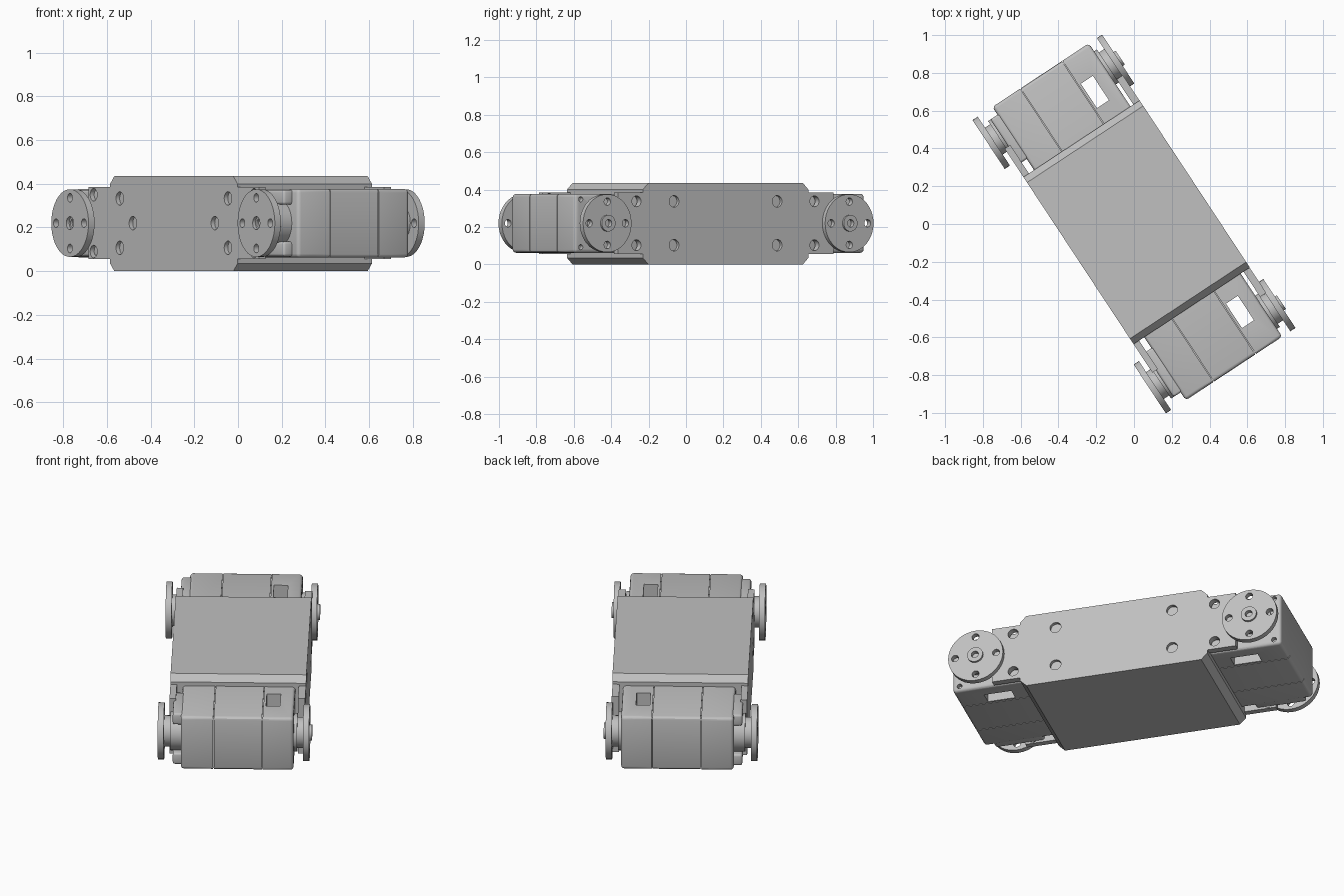
import bpy, bmesh, math
from mathutils import Matrix, Vector

if "Cube" in bpy.data.objects:
    bpy.data.objects.remove(bpy.data.objects["Cube"], do_unlink=True)

YAW = math.radians(33.4)     # the whole assembly is turned about z
MID = 0.22                   # axle height
AXLE = 0.775                 # axle distance from the middle

grey = bpy.data.materials.new("light_grey")
grey.use_nodes = True
grey.diffuse_color = (0.53, 0.53, 0.53, 1)
grey.node_tree.nodes["Principled BSDF"].inputs["Base Color"].default_value = grey.diffuse_color


def finish(name, bm):
    bmesh.ops.recalc_face_normals(bm, faces=bm.faces)
    mesh = bpy.data.meshes.new(name)
    bm.to_mesh(mesh)
    bm.free()
    mesh.materials.append(grey)
    obj = bpy.data.objects.new(name, mesh)
    bpy.context.collection.objects.link(obj)
    obj.rotation_euler.z = YAW
    return obj


def add_box(bm, x, y, z):
    size = [b - a for a, b in (x, y, z)]
    centre = [(a + b) / 2 for a, b in (x, y, z)]
    m = Matrix.Translation(centre) @ Matrix.Diagonal((*map(abs, size), 1))
    return bmesh.ops.create_cube(bm, size=1, matrix=m)["verts"]


def add_rod(bm, x0, x1, y, z, r, r2=None, sides=40):
    # Cylinder or cone along the local x axis
    m = Matrix.Translation(((x0 + x1) / 2, y, z)) @ Matrix.Rotation(math.pi / 2, 4, 'Y')
    bmesh.ops.create_cone(bm, cap_ends=True, segments=sides, radius1=r,
                          radius2=r if r2 is None else r2, depth=x1 - x0, matrix=m)


def box(name, x, y, z):
    bm = bmesh.new()
    add_box(bm, x, y, z)
    return finish(name, bm)


def cut(obj, bm):
    cutter = finish("cutter", bm)
    cutter.hide_render = True
    mod = obj.modifiers.new("cut", 'BOOLEAN')
    mod.operation, mod.solver, mod.object = 'DIFFERENCE', 'EXACT', cutter
    apply(obj, mod)
    bpy.data.objects.remove(cutter, do_unlink=True)


def apply(obj, mod):
    with bpy.context.temp_override(object=obj, active_object=obj, selected_objects=[obj]):
        bpy.ops.object.modifier_apply(modifier=mod.name)


def bevel(obj, width, segments=3):
    mod = obj.modifiers.new("bevel", 'BEVEL')
    mod.width, mod.segments = width, segments
    apply(obj, mod)


def smooth(obj):
    bpy.ops.object.select_all(action='DESELECT')
    obj.select_set(True)
    bpy.context.view_layer.objects.active = obj
    bpy.ops.object.shade_smooth_by_angle(angle=math.radians(30))


# Central frame: chamfered profile swept across the width
HALF, TOP, C = 0.53, 0.435, 0.035
LEFT, RIGHT = -0.352, 0.385
bm = bmesh.new()
profile = [(-HALF, C), (C - HALF, 0), (HALF - C, 0), (HALF, C),
           (HALF, TOP - C), (HALF - C, TOP), (C - HALF, TOP), (-HALF, TOP - C)]
face = bm.faces.new([bm.verts.new((LEFT, y, z)) for y, z in profile])
side = bmesh.ops.extrude_face_region(bm, geom=[face])
bmesh.ops.translate(bm, vec=Vector((RIGHT - LEFT, 0, 0)),
                    verts=[v for v in side["geom"] if isinstance(v, bmesh.types.BMVert)])
frame = finish("centre_frame", bm)

# Screw holes in the frame sides, given as distance from middle and height offset
left_holes = [(0.45, 0.113), (0.45, -0.113), (0.341, 0)]
right_holes = [(0.33, 0.117), (0.33, -0.117)]
bm = bmesh.new()
for s in (-1, 1):
    for y, dz in left_holes:
        add_rod(bm, LEFT - 0.02, LEFT + 0.02, s * y, MID + dz, 0.031, sides=24)
        add_rod(bm, LEFT - 0.01, LEFT + 0.05, s * y, MID + dz, 0.017, sides=24)
    for y, dz in right_holes:
        add_rod(bm, RIGHT - 0.02, RIGHT + 0.02, s * y, MID + dz, 0.031, sides=24)
        add_rod(bm, RIGHT - 0.05, RIGHT + 0.01, s * y, MID + dz, 0.017, sides=24)
cut(frame, bm)
smooth(frame)


def make_tab(end, s, x0, x1, length, hole_y, dz):
    tab = box(f"{end}_mount_tab", (x0, x1), (s * 0.5, s * length), (0.055, 0.385))
    bm = bmesh.new()
    for k in (-1, 1):
        add_rod(bm, x0 - 0.02, x1 + 0.02, s * hole_y, MID + k * dz, 0.029, sides=24)
    cut(tab, bm)
    smooth(tab)


def make_horn(name, s, d, inner, boss):
    # Round output disc on a stepped hub; d is the outward side
    y = s * AXLE

    def rod(bm, a, b, r, r2=None, dy=0, dz=0):
        if d < 0:
            a, b, r, r2 = -b, -a, (r if r2 is None else r2), r
        add_rod(bm, a, b, y + dy, MID + dz, r, r2)

    bm = bmesh.new()
    rod(bm, 0.378, 0.411, 0.155)
    disc = finish(f"{name}_disc", bm)
    bm = bmesh.new()
    for i in range(4):
        a = i * math.pi / 2
        rod(bm, 0.36, 0.43, 0.02, None, 0.116 * math.cos(a), 0.116 * math.sin(a))
    rod(bm, 0.36, 0.43, 0.03)
    cut(disc, bm)
    smooth(disc)

    bm = bmesh.new()
    rod(bm, inner, 0.345, 0.105)
    hub = finish(f"{name}_hub_flange", bm)
    smooth(hub)
    bm = bmesh.new()
    rod(bm, 0.335, 0.385, 0.085)
    neck = finish(f"{name}_hub_neck", bm)
    smooth(neck)

    # Centre screw with a socket
    bm = bmesh.new()
    rod(bm, 0.37, boss, 0.044 if boss > 0.411 else 0.03)
    screw = finish(f"{name}_centre_screw", bm)
    bm = bmesh.new()
    rod(bm, boss - 0.025, boss + 0.02, 0.02)
    cut(screw, bm)
    smooth(screw)


for end, s in (("back", 1), ("front", -1)):
    # Motor casing: three shells over a slightly smaller core leave the seams
    shells = [(-0.285, -0.109), (-0.105, 0.156), (0.160, 0.327)]
    parts = []
    for i, x in enumerate(shells):
        bm = bmesh.new()
        verts = add_box(bm, x, (s * 0.45, s * 0.93), (0.062, 0.377))
        edges = [e for e in bm.edges
                 if all(v.co.y * s > 0.9 for v in e.verts)
                 and abs(e.verts[0].co.x - e.verts[1].co.x) > 0.01]
        if i != 1:
            outer = min(v.co.x for v in verts) if i == 0 else max(v.co.x for v in verts)
            edges += [e for e in bm.edges if all(abs(v.co.x - outer) < 0.001 for v in e.verts)
                      and any(v.co.y * s > 0.9 for v in e.verts)]
        bmesh.ops.bevel(bm, geom=list(set(edges)), offset=0.018, segments=3,
                        profile=0.5, affect='EDGES')
        parts.append(finish(f"{end}_motor_shell_{i + 1}", bm))
    parts.append(box(f"{end}_motor_core", (-0.26, 0.3), (s * 0.45, s * 0.922), (0.07, 0.369)))

    # Cable window straight through the casing
    for obj in parts[2:]:
        bm = bmesh.new()
        add_box(bm, (0.174, 0.25), (s * 0.62, s * 0.775), (-0.1, 0.6))
        cut(obj, bm)

    # Small corner screw holes on the right face of the casing
    bm = bmesh.new()
    for k in (-1, 1):
        add_rod(bm, 0.3, 0.35, s * 0.89, MID + k * 0.128, 0.014, sides=20)
    cut(parts[2], bm)
    for obj in parts:
        smooth(obj)

    # Ears on the left side of the casing
    for label, z in (("upper", (0.305, 0.372)), ("lower", (0.068, 0.135))):
        ear = box(f"{end}_{label}_ear", (-0.33, -0.27), (s * 0.6, s * 0.88), z)
        bevel(ear, 0.012)
        smooth(ear)

    # Mount tabs, continuing the frame sides past the motor
    make_tab(f"{end}_left", s, LEFT, LEFT + 0.035, 0.71, 0.667, 0.13)
    make_tab(f"{end}_right", s, RIGHT - 0.04, RIGHT - 0.001, 0.69, 0.57, 0.117)

    # Output disc on the right, idler disc on the left
    make_horn(f"{end}_right", s, 1, 0.32, 0.424)
    make_horn(f"{end}_left", s, -1, 0.27, 0.395)
